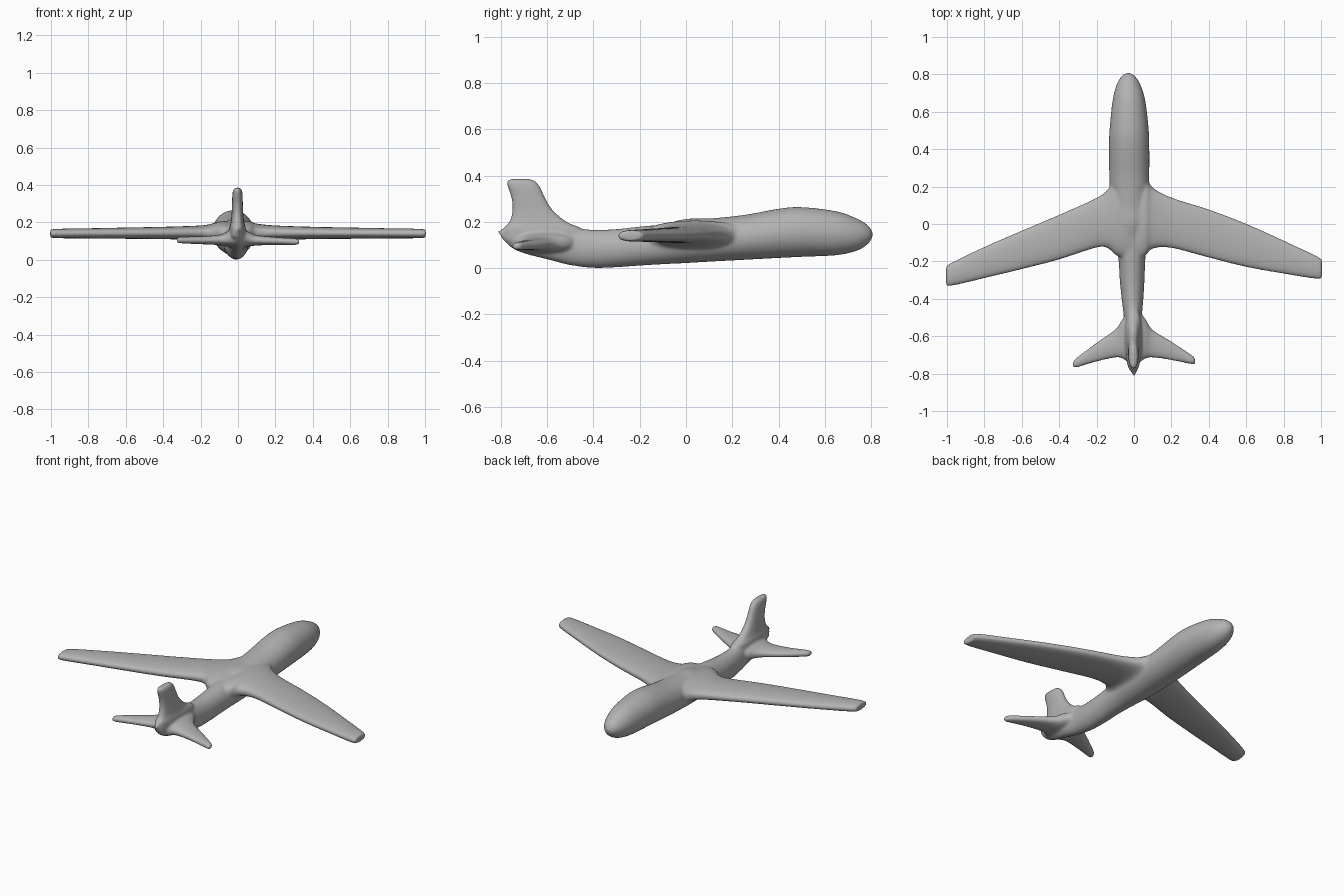
import bpy, math
from mathutils import Vector

grey = bpy.data.materials.new("matte grey")
grey.diffuse_color = (0.45, 0.45, 0.45, 1)


def refine(rows, n=5):
    """Catmull-Rom interpolation between section rows."""
    out = []
    for i in range(len(rows) - 1):
        p = [rows[max(0, min(len(rows) - 1, i + k))] for k in (-1, 0, 1, 2)]
        for s in range(n):
            t = s / n
            out.append([0.5 * (2 * b + (c - a) * t + (2 * a - 5 * b + 4 * c - d) * t * t
                               + (3 * b - a - 3 * c + d) * t ** 3)
                        for a, b, c, d in zip(*p)])
    return out + [list(rows[-1])]


def loft(name, rows, place, sides=40, power=1.0):
    """Skin oval sections; place(row, u, v) maps the unit oval to space."""
    verts, faces = [], []
    for r in rows:
        for k in range(sides):
            a = 2 * math.pi * k / sides
            u, v = math.cos(a), math.sin(a)
            v = math.copysign(abs(v) ** power, v)
            verts.append(Vector(place(r, u, v)))
    for i in range(len(rows) - 1):
        for k in range(sides):
            j = (k + 1) % sides
            faces.append((i * sides + k, i * sides + j, (i + 1) * sides + j, (i + 1) * sides + k))
    faces.append(tuple(range(sides))[::-1])
    faces.append(tuple(range((len(rows) - 1) * sides, len(rows) * sides)))
    me = bpy.data.meshes.new(name)
    me.from_pydata(verts, [], faces)
    ob = bpy.data.objects.new(name, me)
    bpy.context.collection.objects.link(ob)
    return ob


# Fuselage sections: y, bottom, top, half width, centre x
body = [(0.808, .140, .150, .006, -.030), (0.79, .108, .182, .036, -.030), (0.74, .076, .214, .066, -.029),
        (0.65, .056, .246, .089, -.027), (0.5, .049, .264, .105, -.026), (0.4, .044, .257, .108, -.026),
        (0.25, .036, .230, .107, -.025), (0.1, .028, .215, .104, -.022), (0.0, .022, .213, .098, -.018),
        (-0.1, .017, .190, .082, -.014), (-0.2, .011, .180, .071, -.011), (-0.3, .004, .169, .066, -.010),
        (-0.4, .001, .166, .058, -.008), (-0.5, .013, .175, .048, -.006), (-0.6, .038, .180, .046, -.003),
        (-0.7, .064, .180, .038, 0), (-0.76, .092, .178, .022, 0), (-0.812, .150, .165, .005, 0)]
fuselage = loft("fuselage", refine(body), lambda r, u, v: (
    r[4] + u * r[3], r[0], (r[1] + r[2]) / 2 + v * (r[2] - r[1]) / 2))

# Wing and tailplane sections: x, leading y, trailing y, middle z, half thickness
span = lambda r, u, v: (r[0], (r[1] + r[2]) / 2 + u * (r[1] - r[2]) / 2, r[3] + v * r[4])
wing_rows = [(-1.004, -.235, -.315, .140, .012), (-.985, -.212, -.332, .140, .024), (-.8, -.122, -.290, .141, .027),
             (-.6, -.035, -.242, .142, .030), (-.4, .050, -.190, .143, .033), (-.2, .140, -.126, .144, .039),
             (-.14, .185, -.130, .143, .050), (-.09, .25, -.17, .140, .066), (0, .27, -.2, .130, .07),
             (.06, .25, -.17, .140, .066), (.10, .195, -.132, .143, .050), (.2, .142, -.128, .144, .039),
             (.4, .078, -.180, .143, .033), (.6, .002, -.230, .142, .030), (.8, -.088, -.266, .141, .027),
             (.985, -.176, -.294, .140, .024), (1.004, -.20, -.275, .140, .012)]
wing = loft("wing", refine(wing_rows), span, power=0.75)
tail_rows = [(-.328, -.745, -.766, .105, .008), (-.31, -.718, -.768, .105, .017), (-.2, -.634, -.736, .104, .021),
             (-.1, -.563, -.714, .106, .028), (-.055, -.50, -.722, .110, .040), (0, -.45, -.76, .112, .05),
             (.055, -.50, -.722, .110, .040), (.1, -.565, -.714, .104, .028), (.2, -.628, -.728, .100, .021),
             (.31, -.702, -.750, .096, .017), (.328, -.725, -.748, .096, .008)]
tailplane = loft("tailplane", refine(tail_rows), span, power=0.75)

# Fin sections: z, front y, back y, half thickness
fin_rows = [(.12, -.42, -.79, .045), (.17, -.45, -.79, .044), (.20, -.515, -.764, .036), (.25, -.575, -.750, .031),
            (.30, -.607, -.754, .029), (.35, -.630, -.770, .027), (.375, -.65, -.774, .022), (.385, -.672, -.764, .010)]
fin = loft("fin", refine(fin_rows), lambda r, u, v: (
    v * r[3] - .003, (r[1] + r[2]) / 2 + u * (r[1] - r[2]) / 2, r[0]), power=0.75)

# Fuse the parts into one softly blended skin
parts = [fuselage, wing, tailplane, fin]
for ob in parts:
    ob.select_set(True)
bpy.context.view_layer.objects.active = fuselage
bpy.ops.object.join()
plane = bpy.context.object
plane.name = "airframe"
remesh = plane.modifiers.new("blend", 'REMESH')
remesh.mode = 'VOXEL'
remesh.voxel_size = 0.007
remesh.use_smooth_shade = True
soft = plane.modifiers.new("soften", 'SMOOTH')
soft.factor = 0.5
soft.iterations = 8
bpy.ops.object.modifier_apply(modifier="blend")
bpy.ops.object.modifier_apply(modifier="soften")
plane.data.materials.clear()
plane.data.materials.append(grey)
bpy.ops.object.shade_smooth()
